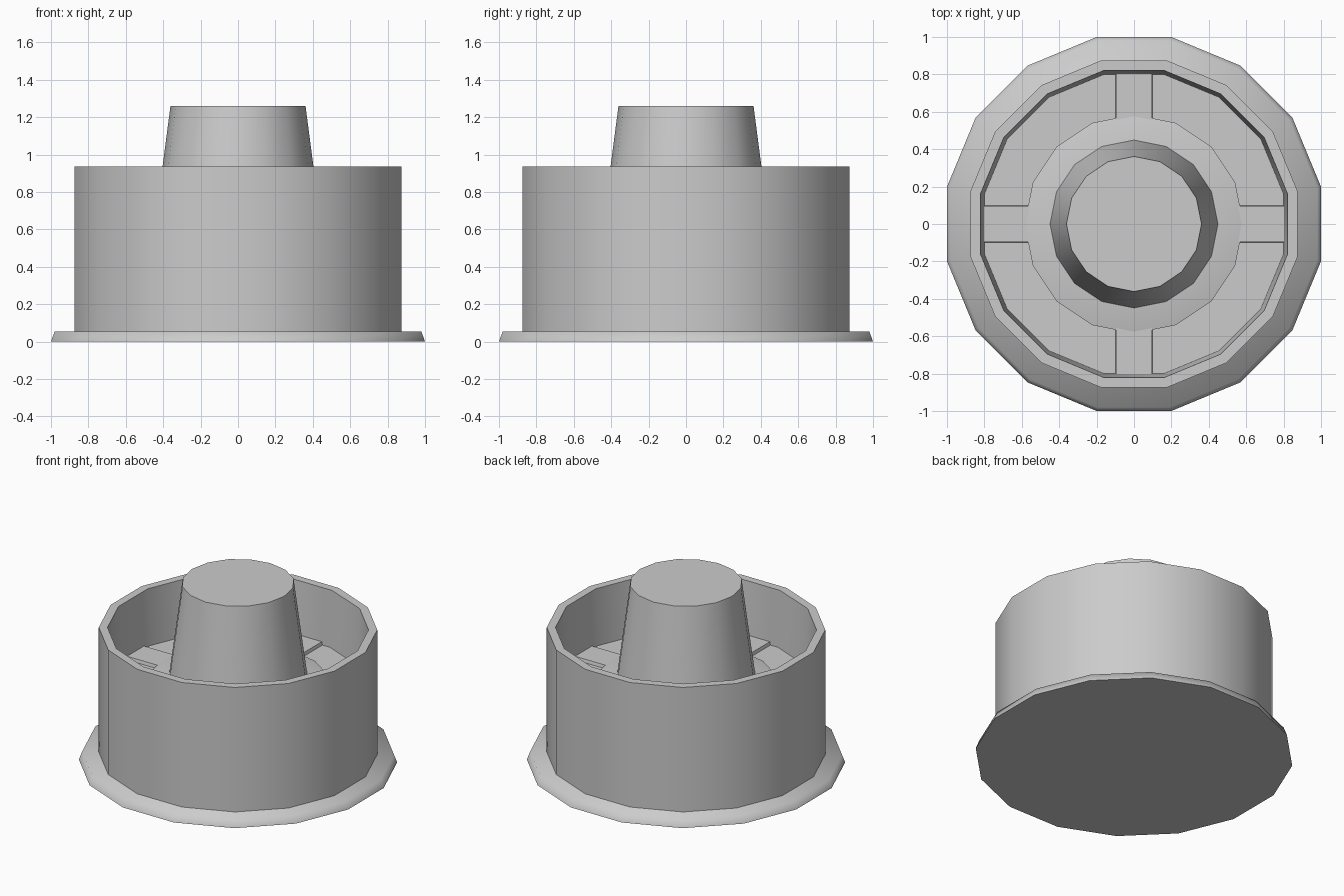
import bpy, bmesh, math

if "Cube" in bpy.data.objects:
    bpy.data.objects.remove(bpy.data.objects["Cube"])

SIDES = 16
HALF = math.pi / SIDES
FLAT = 1 / math.cos(HALF)      # turns a flat-to-centre distance into a corner radius


def finish(name, bm, angle):
    bmesh.ops.recalc_face_normals(bm, faces=bm.faces[:])
    mesh = bpy.data.meshes.new(name)
    bm.to_mesh(mesh)
    bm.free()
    ob = bpy.data.objects.new(name, mesh)
    bpy.context.collection.objects.link(ob)
    bpy.ops.object.select_all(action='DESELECT')
    ob.select_set(True)
    bpy.context.view_layer.objects.active = ob
    bpy.ops.object.shade_smooth_by_angle(angle=math.radians(angle))
    return ob


def lathe(name, profile, offset=0.0, scale=1.0, angle=30):
    """Stack of 16-sided rings through (radius, z), capped at both ends."""
    bm = bmesh.new()
    rings = []
    for r, z in profile:
        rings.append([bm.verts.new((r * scale * math.cos(offset + 2 * HALF * i),
                                    r * scale * math.sin(offset + 2 * HALF * i), z))
                      for i in range(SIDES)])
    for a, b in zip(rings, rings[1:]):
        for i in range(SIDES):
            j = (i + 1) % SIDES
            bm.faces.new((a[i], a[j], b[j], b[i]))
    bm.faces.new(rings[0][::-1])
    bm.faces.new(rings[-1])
    return finish(name, bm, angle)


FLOOR = 0.54

# Wide foot, softly shaded over its upper edge
lathe("base_flange", [(1.0, 0), (0.98, 0.055)], HALF, FLAT, 80)

# Cup with a recessed floor and slightly tapered inner wall
lathe("cup_body", [(0.875, 0.05), (0.875, 0.935), (0.82, 0.935), (0.80, FLOOR)],
      HALF, FLAT)

# Sloped collar and tapered centre post
lathe("hub_collar", [(0.585, FLOOR - 0.02), (0.585, 0.56), (0.445, 0.59)])
lathe("centre_post", [(0.45, 0.58), (0.361, 1.26)])

# Four low ribs joining collar and wall
for k in range(4):
    bm = bmesh.new()
    bmesh.ops.create_cube(bm, size=1)
    for v in bm.verts:
        top = v.co.z > 0
        v.co.x = 0.83 if v.co.x > 0 else 0.5
        v.co.y = math.copysign(0.095 if top else 0.105, v.co.y)
        v.co.z = 0.562 if top else FLOOR - 0.02
    rib = finish("floor_rib_%d" % (k + 1), bm, 30)
    rib.rotation_euler.z = k * math.pi / 2
